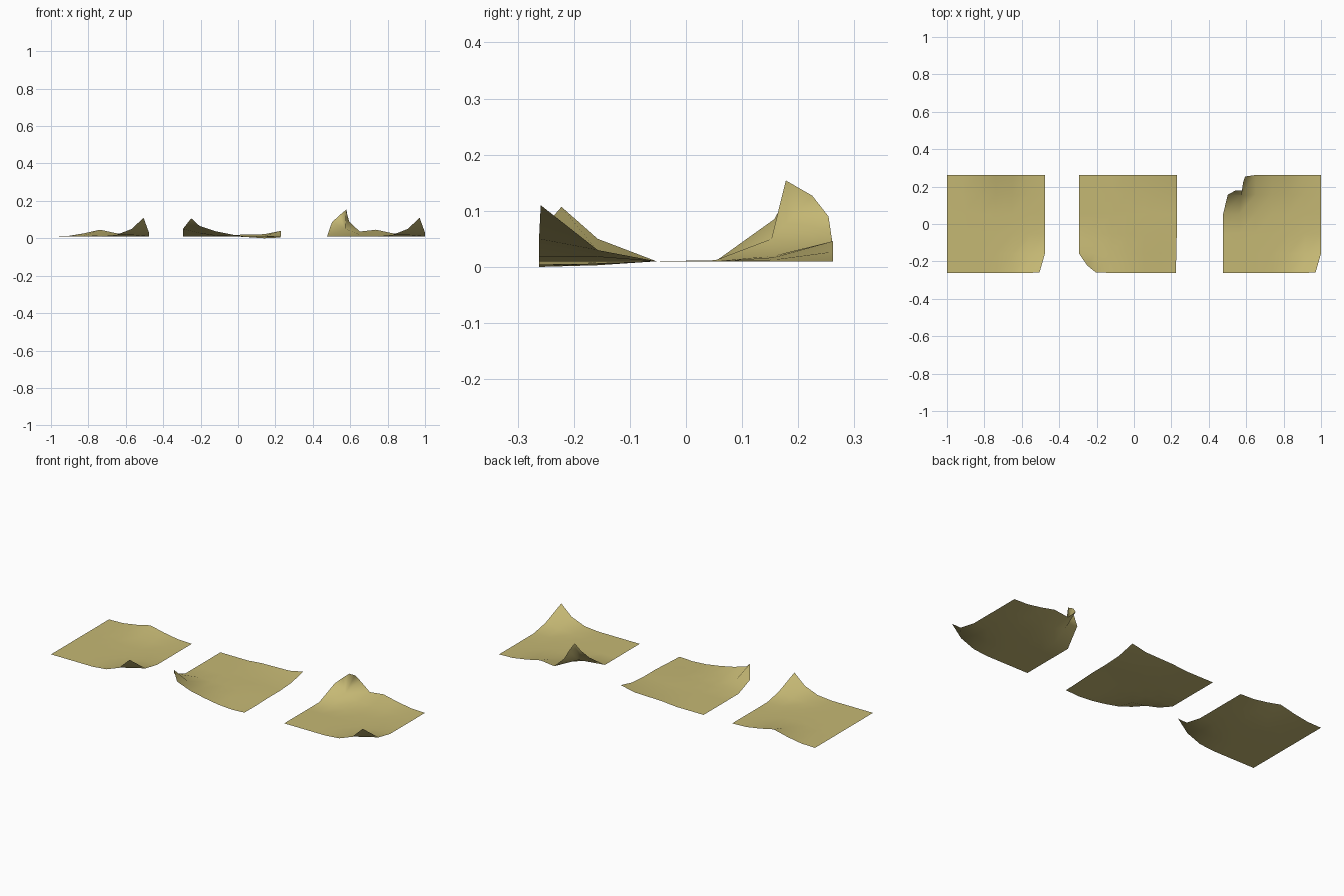
import bpy, bmesh

if "Cube" in bpy.data.objects:
    bpy.data.objects.remove(bpy.data.objects["Cube"])

paper = bpy.data.materials.new("paper_yellow")
paper.diffuse_color = (0.56, 0.48, 0.175, 1)
paper.use_nodes = True
paper.node_tree.nodes["Principled BSDF"].inputs["Base Color"].default_value = paper.diffuse_color

NX, NY, S, FLAT = 6, 5, 0.524, 0.01


def sheet(name, x0, moved, fold=None):
    """Thin sheet; 'moved' gives (dx, dy, z) for lifted grid points."""
    bm = bmesh.new()
    g = {}
    for i in range(NX + 1):
        for j in range(NY + 1):
            dx, dy, z = moved.get((i, j), (0, 0, FLAT))
            g[i, j] = bm.verts.new((x0 + S * i / NX + dx, -S / 2 + S * j / NY + dy, z))
    for i in range(NX):
        for j in range(NY):
            a, b, c, d = g[i, j], g[i + 1, j], g[i + 1, j + 1], g[i, j + 1]
            if fold and (i, j) == (0, NY - 1):
                # curled-over back left corner gets extra edge points
                left, back = (bm.verts.new((x0 + p[0], p[1], p[2])) for p in fold)
                for f in ((a, b, left), (left, b, d), (d, b, back), (back, b, c)):
                    bm.faces.new(f)
            else:
                bm.faces.new((a, b, c, d))
    me = bpy.data.meshes.new(name)
    bm.to_mesh(me)
    bm.free()
    me.materials.append(paper)
    for p in me.polygons:
        p.use_smooth = True
    ob = bpy.data.objects.new(name, me)
    bpy.context.collection.objects.link(ob)
    return ob


# lifted front right corner and gentle wave in the back edge
common = {
    (6, 0): (-0.029, 0.003, 0.11), (5, 0): (-0.005, 0, 0.05), (4, 0): (0, 0, 0.018),
    (6, 1): (0, 0, 0.03), (5, 1): (0, 0, 0.018),
    (1, 5): (0, 0, 0.012), (2, 5): (0, 0, 0.026), (3, 5): (0, 0, 0.046),
    (4, 5): (0, 0, 0.027), (5, 5): (0, 0, 0.013),
    (2, 4): (0, 0, 0.013), (3, 4): (0, 0, 0.017), (4, 4): (0, 0, 0.013),
}
sheet("left_sheet", -1.0, common)

# middle sheet: lifted front left corner, slightly raised back right corner
sheet("middle_sheet", -0.295, {
    (0, 0): (0.045, 0.04, 0.107), (1, 0): (0.002, 0.004, 0.066), (2, 0): (0, 0, 0.038),
    (3, 0): (0, 0, 0.02), (4, 0): (0, 0, 0.006), (5, 0): (0, 0, 0.0), (6, 0): (-0.005, 0, 0.004),
    (0, 1): (0, 0, 0.05), (1, 1): (0, 0, 0.028), (2, 1): (0, 0, 0.014),
    (4, 1): (0, 0, 0.007), (5, 1): (0, 0, 0.003), (6, 1): (-0.002, 0, 0.006),
    (3, 5): (0, 0, 0.018), (4, 5): (0, 0, 0.02), (5, 5): (0, 0, 0.022), (6, 5): (0, 0, 0.04),
    (5, 4): (0, 0, 0.012), (6, 4): (0, 0, 0.016),
})

# right sheet: like the left one, with the back left corner curled over
right = dict(common)
right.update({
    (0, 5): (0.104, -0.084, 0.154), (1, 5): (0.031, -0.008, 0.09), (2, 5): (0, 0, 0.036),
    (0, 4): (0.026, 0, 0.085), (1, 4): (0.01, -0.005, 0.05), (2, 4): (0, 0, 0.02),
    (1, 3): (0, 0, 0.012),
})
sheet("right_sheet", 0.476, right, ((0.065, 0.178, 0.122), (0.108, 0.225, 0.127)))
